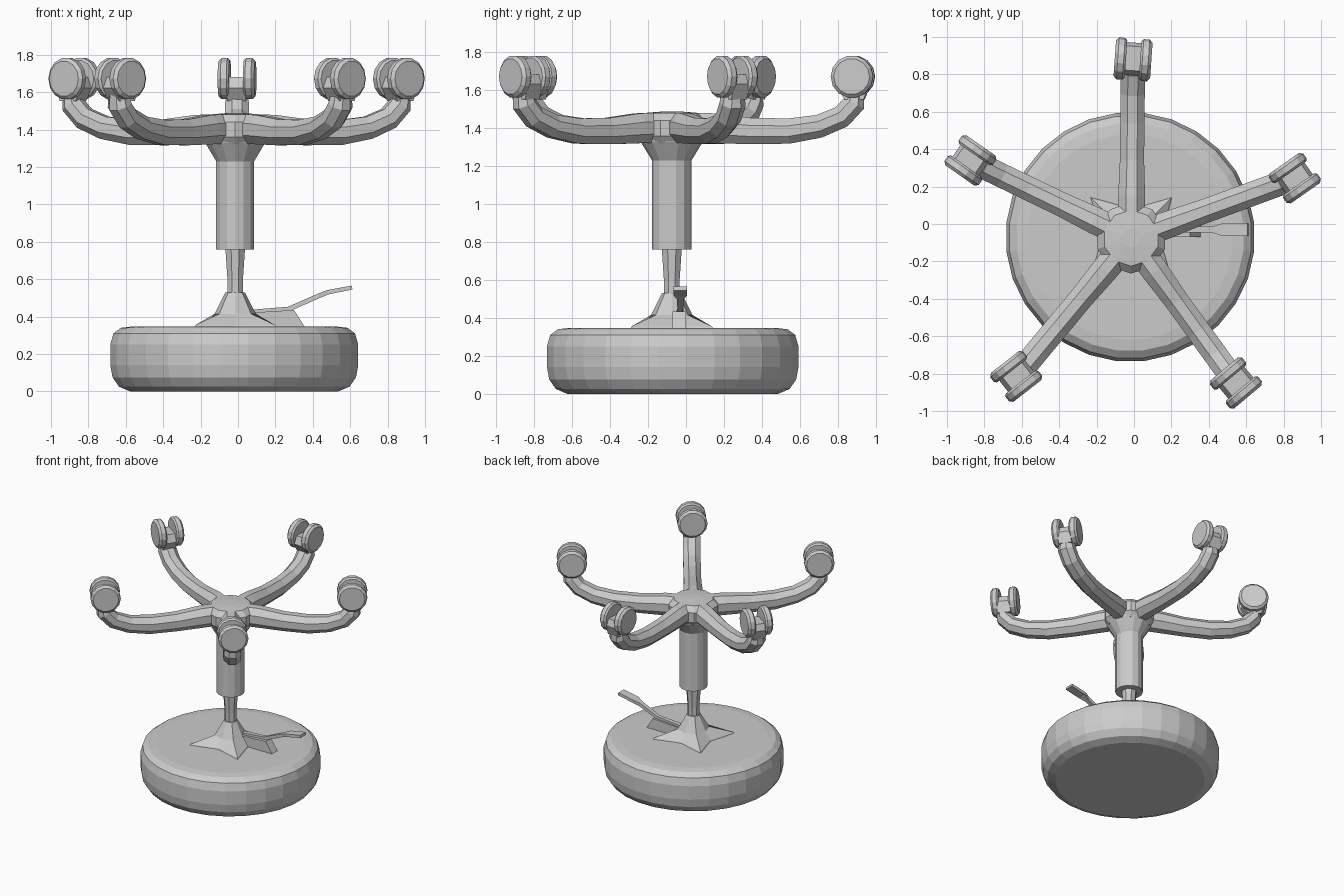
import bpy, bmesh, math
from mathutils import Vector, Matrix

if "Cube" in bpy.data.objects:
    bpy.data.objects.remove(bpy.data.objects["Cube"])

HUB = Vector((-0.015, -0.075, 0))


def finish(bm, name, matrix=None):
    bmesh.ops.recalc_face_normals(bm, faces=bm.faces)
    me = bpy.data.meshes.new(name)
    bm.to_mesh(me)
    bm.free()
    ob = bpy.data.objects.new(name, me)
    bpy.context.collection.objects.link(ob)
    if matrix:
        ob.matrix_world = matrix
    return ob


def skin(bm, rings):
    rows = [[bm.verts.new(p) for p in r] for r in rings]
    n = len(rows[0])
    for a, b in zip(rows, rows[1:]):
        for i in range(n):
            bm.faces.new((a[i], a[(i + 1) % n], b[(i + 1) % n], b[i]))
    bm.faces.new(rows[0])
    bm.faces.new(rows[-1])


def lathe(name, profile, sides, matrix):
    bm = bmesh.new()
    ang = [2 * math.pi * (i + 0.5) / sides for i in range(sides)]
    skin(bm, [[(r * math.cos(a), r * math.sin(a), z) for a in ang] for r, z in profile])
    return finish(bm, name, matrix)


def sweep(name, path, sides, matrix):
    """Tube in the xz plane; path entries are x, z, half width, half height."""
    bm = bmesh.new()
    rings = []
    for i, (x, z, w, h) in enumerate(path):
        p, q = path[max(i - 1, 0)], path[min(i + 1, len(path) - 1)]
        t = Vector((q[0] - p[0], 0, q[1] - p[1])).normalized()
        up = Vector((-t.z, 0, t.x))
        ring = []
        for k in range(sides):
            a = 2 * math.pi * (k + 0.5) / sides
            ring.append(Vector((x, 0, z)) + up * h * math.sin(a) + Vector((0, w * math.cos(a), 0)))
        rings.append(ring)
    skin(bm, rings)
    return finish(bm, name, matrix)


at_hub = Matrix.Translation(HUB)

# Padded round seat, lying upside down on the floor
lathe("seat", [(0.56, 0), (0.62, 0.025), (0.655, 0.075), (0.667, 0.14), (0.667, 0.25),
               (0.65, 0.31), (0.61, 0.34), (0.55, 0.347)], 28,
      Matrix.Translation((-0.02, -0.07, 0)))

# Mounting plate: star-shaped bracket rising to a cone
bm = bmesh.new()
rings = []
for z, long, short in [(0.33, 0.32, 0.17), (0.355, 0.30, 0.15), (0.415, 0.12, 0.11), (0.53, 0.052, 0.052)]:
    rings.append([((long if k % 2 else short) * math.cos(k * math.pi / 4 ),
                   (long if k % 2 else short) * math.sin(k * math.pi / 4), z) for k in range(8)])
skin(bm, rings)
finish(bm, "seat_bracket", at_hub)

# Gas column: thin piston and wide sleeve flaring into the hub
lathe("piston", [(0.045, 0.48), (0.045, 0.6), (0.058, 0.78)], 8, at_hub)
lathe("sleeve", [(0.104, 0.76), (0.104, 1.23), (0.165, 1.33), (0.17, 1.36)], 14, at_hub)
lathe("hub", [(0.16, 1.32), (0.19, 1.36), (0.19, 1.44), (0.15, 1.48), (0.05, 1.488)], 10, at_hub)

# Height lever with flat paddle and its small support
sweep("lever", [(0.02, 0.42, 0.03, 0.018), (0.27, 0.44, 0.02, 0.018), (0.43, 0.51, 0.026, 0.018),
                (0.48, 0.53, 0.05, 0.017), (0.61, 0.555, 0.05, 0.015)], 4,
      Matrix.Translation((0, -0.03, 0)))
bm = bmesh.new()
outline = [(0.05, 0.34), (0.36, 0.34), (0.30, 0.435), (0.05, 0.42)]
skin(bm, [[(x, y, z) for x, z in outline] for y in (-0.07, 0.0)])
finish(bm, "lever_support")

# Five curved arms with twin-wheel casters: tip x, tip y, wheel axle angle
ARM = [(0.0, 1.405, 0.08, 0.085), (0.22, 1.40, 0.078, 0.085), (0.42, 1.385, 0.07, 0.075),
       (0.62, 1.385, 0.07, 0.072), (0.78, 1.41, 0.07, 0.066), (0.90, 1.46, 0.07, 0.064),
       (0.965, 1.53, 0.07, 0.064), (0.975, 1.60, 0.055, 0.05)]
TIPS = [("back", -0.005, 0.88, -4), ("right", 0.86, 0.245, -55), ("front_right", 0.545, -0.85, -50),
        ("front_left", -0.63, -0.815, -52), ("left", -0.875, 0.34, 55)]

for name, x, y, axle in TIPS:
    d = Vector((x, y, 0)) - HUB
    rot = Matrix.Rotation(math.atan2(d.y, d.x), 4, 'Z')
    s = d.length / 0.96
    sweep("arm_" + name, [(r * s, z, w, h) for r, z, w, h in ARM], 8, at_hub @ rot)

    base = Matrix.Translation((x, y, 1.672)) @ Matrix.Rotation(math.radians(axle), 4, 'Z')
    for side, sgn in (("a", 1), ("b", -1)):
        tilt = Matrix.Rotation(sgn * math.pi / 2, 4, 'Y')
        lathe(f"wheel_{name}_{side}", [(0.10, 0.038), (0.112, 0.05), (0.112, 0.082), (0.095, 0.098)],
              14, base @ tilt)
    # Fork block between the two wheels
    bm = bmesh.new()
    fork = [(-0.085, -0.05), (-0.04, -0.12), (0.06, -0.12), (0.09, -0.04), (0.07, 0.01), (-0.06, 0.01)]
    skin(bm, [[(t, u, v) for u, v in fork] for t in (-0.05, 0.05)])
    finish(bm, "fork_" + name, base)
